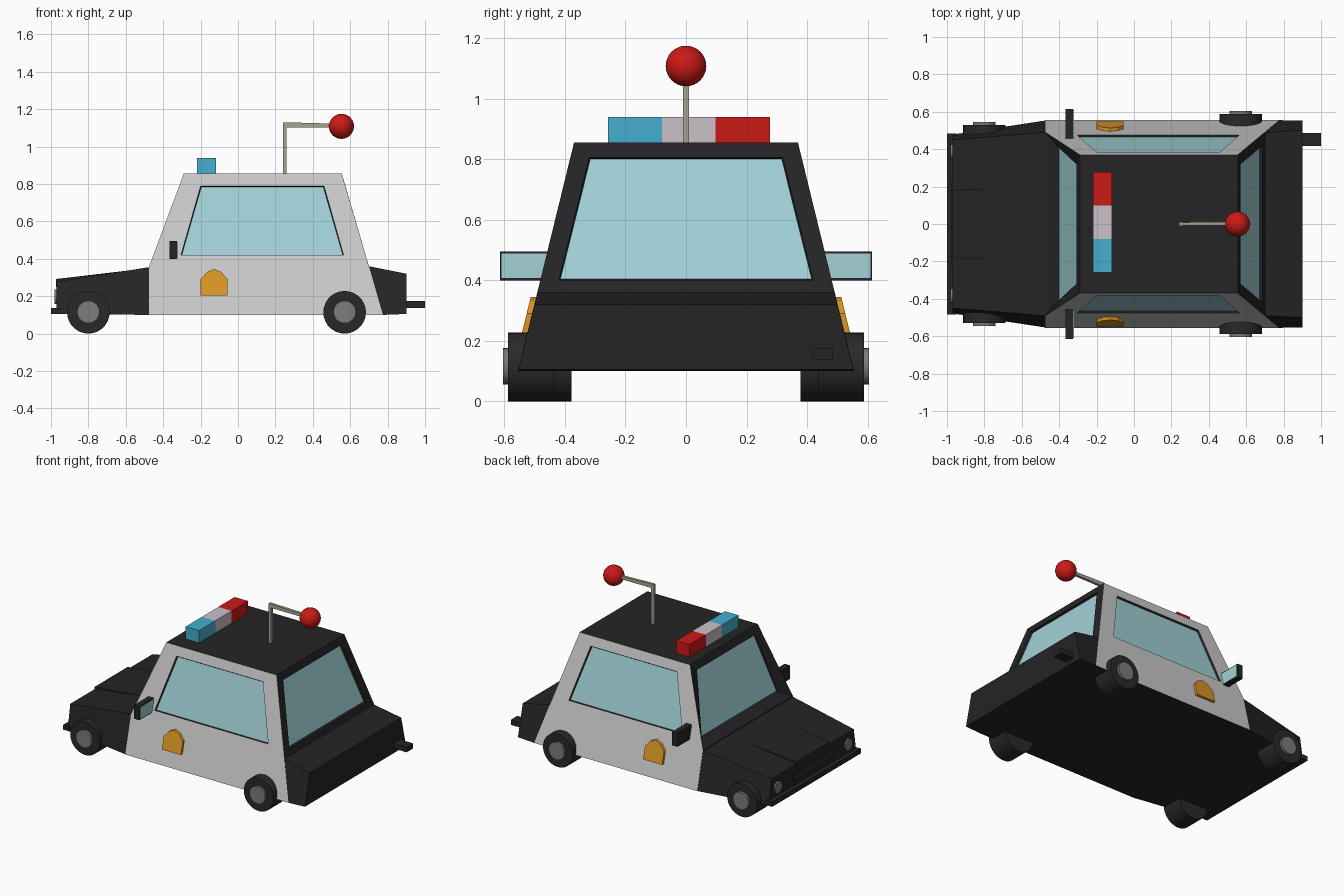
import bpy, bmesh, math
from mathutils import Vector

if "Cube" in bpy.data.objects:
    bpy.data.objects.remove(bpy.data.objects["Cube"])


def material(name, rgb):
    m = bpy.data.materials.new(name)
    m.diffuse_color = (*rgb, 1)
    m.use_nodes = True
    m.node_tree.nodes["Principled BSDF"].inputs["Base Color"].default_value = m.diffuse_color
    return m


BLACK = material("black", (0.018, 0.018, 0.02))
TYRE = material("tyre", (0.022, 0.022, 0.022))
SILVER = material("light_grey", (0.53, 0.53, 0.53))
HUB = material("hub_grey", (0.2, 0.2, 0.2))
GLASS = material("glass", (0.36, 0.64, 0.68))
RED = material("red", (0.6, 0.01, 0.008))
BLUE = material("blue", (0.06, 0.43, 0.62))
WHITE = material("white", (0.6, 0.53, 0.59))
GOLD = material("gold", (0.7, 0.3, 0.018))
ROD = material("rod", (0.38, 0.38, 0.29))


def finish(bm, name, *mats):
    bmesh.ops.recalc_face_normals(bm, faces=bm.faces)
    me = bpy.data.meshes.new(name)
    bm.to_mesh(me)
    bm.free()
    ob = bpy.data.objects.new(name, me)
    bpy.context.collection.objects.link(ob)
    for m in mats:
        me.materials.append(m)
    return ob


def loft_bm(rings):
    """Solid skinned through rings of equal length, capped at both ends."""
    bm = bmesh.new()
    vs = [[bm.verts.new(p) for p in r] for r in rings]
    n = len(rings[0])
    for a, b in zip(vs, vs[1:]):
        for i in range(n):
            j = (i + 1) % n
            bm.faces.new((a[i], a[j], b[j], b[i]))
    bm.faces.new(vs[0])
    bm.faces.new(vs[-1])
    bmesh.ops.recalc_face_normals(bm, faces=bm.faces)
    return bm


def loft(name, rings, mat):
    return finish(loft_bm(rings), name, mat)


def box(name, x, y, z, mat):
    ring = lambda h: [(x[0], y[0], h), (x[1], y[0], h), (x[1], y[1], h), (x[0], y[1], h)]
    return loft(name, [ring(z[0]), ring(z[1])], mat)


def cylinder(name, r, depth, loc, axis, mat, sides=28):
    rot = (math.pi / 2, 0, 0) if axis == 'Y' else (0, math.pi / 2, 0)
    bpy.ops.mesh.primitive_cylinder_add(vertices=sides, radius=r, depth=depth, location=loc, rotation=rot)
    ob = bpy.context.object
    ob.name = name
    ob.data.materials.append(mat)
    bpy.ops.object.shade_smooth_by_angle(angle=math.radians(35))
    return ob


def half_width(z):
    return 0.37 + 0.245 * (0.855 - z)


# Cabin: tapered shell, light sides, black roof and ends
def cabin_ring(z, x0, x1):
    w = half_width(z)
    return [(x0, -w, z), (x1, -w, z), (x1, w, z), (x0, w, z)]


bm = loft_bm([cabin_ring(0.1, -0.475, 0.775), cabin_ring(0.36, -0.475, 0.70),
              cabin_ring(0.855, -0.29, 0.555)])
for f in bm.faces:
    f.material_index = 0 if abs(f.normal.y) > 0.5 else 1


# Windows: inset each upper wall, shape the opening, then sink the pane
def window(f, place, sink):
    c = f.calc_center_median()
    bmesh.ops.inset_individual(bm, faces=[f], thickness=0.04)
    for v in f.verts:
        v.co = place(v.co.z > c.z, v.co.x > c.x, 1 if v.co.y > 0 else -1)
    walls = bmesh.ops.inset_individual(bm, faces=[f], thickness=0.006)["faces"]
    for w in walls:
        w.material_index = 1
    for v in f.verts:
        v.co += Vector(sink)
    f.material_index = 2


def side_opening(high, right, s):
    z = 0.79 if high else 0.42
    x = (0.46 if right else -0.20) if high else (0.565 if right else -0.305)
    return Vector((x, s * half_width(z), z))


def front_opening(high, right, s):
    return Vector((-0.308, s * 0.32, 0.805)) if high else Vector((-0.415, s * 0.42, 0.40))


def rear_opening(high, right, s):
    return Vector((0.57, s * 0.32, 0.805)) if high else Vector((0.688, s * 0.42, 0.40))


upper = [f for f in bm.faces if 0.4 < f.calc_center_median().z < 0.8]
for f in upper:
    n = f.normal.copy()
    if abs(n.y) > 0.5:
        window(f, side_opening, n * -0.012)
    elif n.x < 0:
        window(f, front_opening, (0.012, 0, 0))
    else:
        window(f, rear_opening, (-0.015, 0, 0))
finish(bm, "cabin", SILVER, BLACK, GLASS)


# Bonnet, raised centre panel and boot
def section(xt, zt, wt, xb, zb, wb):
    return [(xb, -wb, zb), (xb, wb, zb), (xt, wt, zt), (xt, -wt, zt)]


loft("bonnet", [section(-0.475, 0.355, 0.49, -0.475, 0.1, 0.553),
                section(-0.97, 0.278, 0.45, -0.97, 0.105, 0.478)], BLACK)
loft("bonnet_bulge", [section(-0.58, 0.338, 0.20, -0.58, 0.30, 0.20),
                      section(-0.972, 0.292, 0.18, -0.972, 0.25, 0.18)], BLACK)
loft("boot", [section(0.70, 0.36, 0.49, 0.775, 0.1, 0.555),
              section(0.90, 0.32, 0.50, 0.90, 0.105, 0.553)], BLACK)

# Nose details
box("front_bumper", (-1.0, -0.95), (-0.485, 0.485), (0.105, 0.138), BLACK)
box("grille", (-0.978, -0.96), (-0.22, 0.22), (0.17, 0.23), TYRE)
box("exhaust", (0.88, 1.0), (0.417, 0.486), (0.138, 0.174), BLACK)

for s, side in ((-1, "near"), (1, "far")):
    cylinder("headlight_" + side, 0.04, 0.03, (-0.965, s * 0.385, 0.197), 'X', HUB, 20)

    # Wheels with protruding hubs
    for end, x, outer in (("front", -0.80, 0.53), ("rear", 0.57, 0.588)):
        cylinder(f"{end}_wheel_{side}", 0.114, 0.152, (x, s * (outer - 0.076), 0.114), 'Y', TYRE)
        cylinder(f"{end}_hub_{side}", 0.06, 0.04, (x, s * (outer - 0.004), 0.116), 'Y', HUB)

    # Wing mirror with glass facing backwards
    ys = sorted((s * 0.44, s * 0.615))
    box("mirror_" + side, (-0.365, -0.325), ys, (0.40, 0.495), BLACK)
    gl = sorted((s * 0.45, s * 0.609))
    box("mirror_glass_" + side, (-0.33, -0.322), gl, (0.407, 0.488), GLASS)

    # Door shield lying on the sloped side
    shape = [(-0.20, 0.205), (-0.055, 0.205), (-0.055, 0.29), (-0.09, 0.33),
             (-0.128, 0.345), (-0.165, 0.33), (-0.20, 0.29)]
    loft("shield_" + side, [[(x, s * (half_width(z) + d), z) for x, z in shape]
                            for d in (-0.01, 0.018)], GOLD)

# Roof light bar in three colours
edges = (-0.258, -0.08, 0.098, 0.278)
for i, (name, mat) in enumerate((("blue", BLUE), ("white", WHITE), ("red", RED))):
    box("light_bar_" + name, (-0.22, -0.118), edges[i:i + 2], (0.853, 0.94), mat)

# Bent rod with ball
box("rod_post", (0.24, 0.26), (-0.01, 0.01), (0.85, 1.128), ROD)
arm = lambda x, y, z, h: [(x, y - 0.009, z - h), (x, y + 0.009, z - h), (x, y + 0.009, z + h), (x, y - 0.009, z + h)]
loft("rod_arm", [arm(0.245, 0, 1.116, 0.014), arm(0.53, 0.002, 1.112, 0.01)], ROD)
bpy.ops.mesh.primitive_uv_sphere_add(segments=32, ring_count=16, radius=0.067, location=(0.553, 0, 1.108))
ball = bpy.context.object
ball.name = "rod_ball"
ball.data.materials.append(RED)
bpy.ops.object.shade_smooth()
